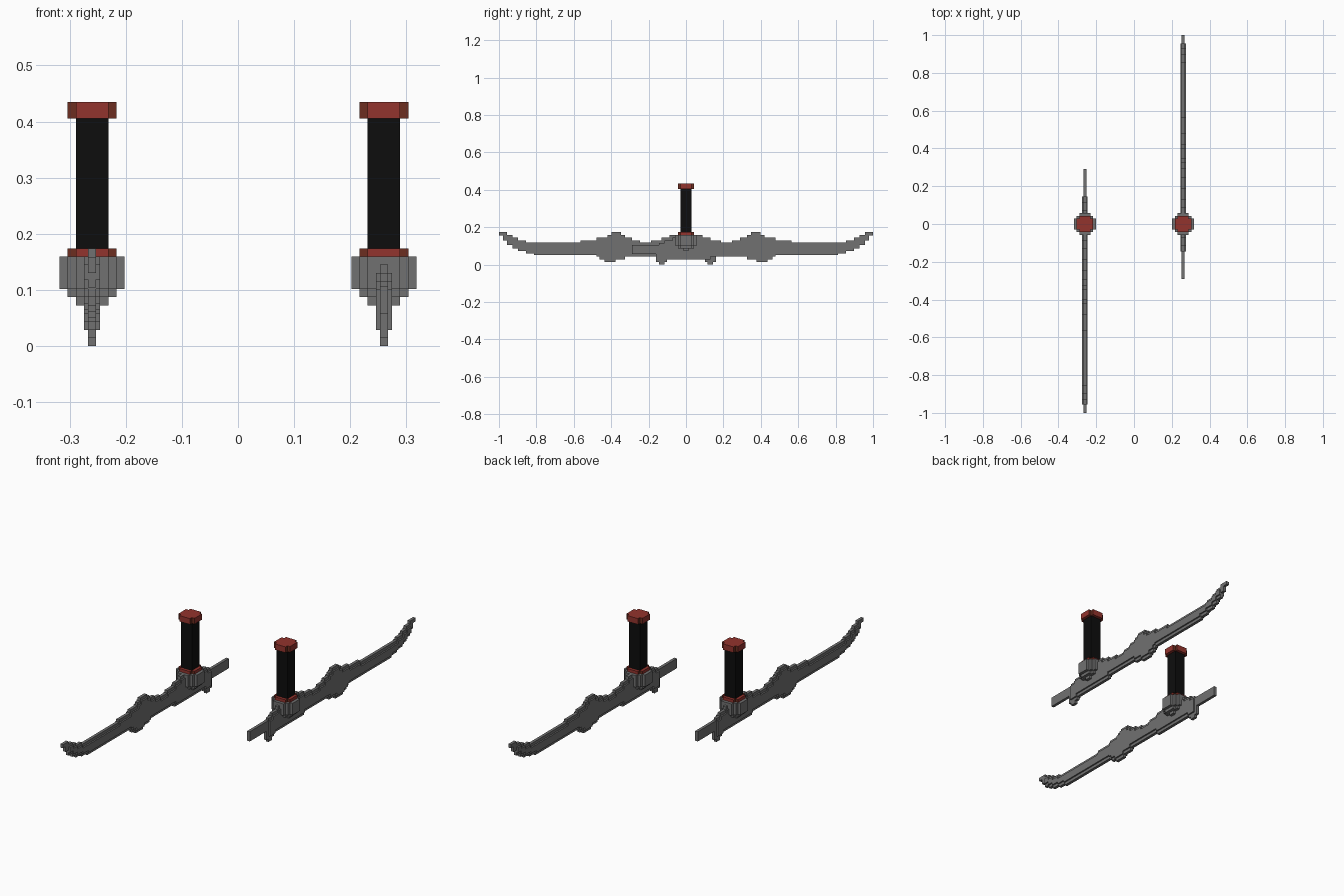
import bpy, bmesh, math

if "Cube" in bpy.data.objects:
    bpy.data.objects.remove(bpy.data.objects["Cube"])

V = 2 / 138          # size of one block
OFFSET = 0.26        # sideways distance of each weapon from the centre


def material(name, rgb):
    m = bpy.data.materials.new(name)
    m.diffuse_color = (*rgb, 1)
    m.use_nodes = True
    m.node_tree.nodes["Principled BSDF"].inputs["Base Color"].default_value = m.diffuse_color
    return m


STEEL = material("grey steel", (0.165, 0.165, 0.165))
BLACK = material("black grip", (0.004, 0.004, 0.004))
RED = material("red", (0.29, 0.033, 0.026))
RUST = material("dark rust", (0.15, 0.026, 0.014))


def extrude(name, points, direction, mats, rule=None):
    """Extrude a closed outline; place it on both weapons, the second turned half way."""
    bm = bmesh.new()
    face = bm.faces.new([bm.verts.new([c * V for c in p]) for p in points])
    res = bmesh.ops.extrude_face_region(bm, geom=[face], use_keep_orig=True)
    verts = [g for g in res["geom"] if isinstance(g, bmesh.types.BMVert)]
    bmesh.ops.translate(bm, verts=verts, vec=[c * V for c in direction])
    bmesh.ops.recalc_face_normals(bm, faces=bm.faces)
    if rule:
        for f in bm.faces:
            f.material_index = rule(f)
    mesh = bpy.data.meshes.new(name)
    bm.to_mesh(mesh)
    bm.free()
    for m in mats:
        mesh.materials.append(m)
    for side, sign in (("right", 1), ("left", -1)):
        ob = bpy.data.objects.new(f"{side}_{name}", mesh)
        ob.location.x = sign * OFFSET
        ob.rotation_euler.z = 0 if sign > 0 else math.pi
        bpy.context.collection.objects.link(ob)


def stepped_disc(name, quarter, z0, z1, mats, rule=None):
    """Blocky disc from the corner points of one quarter."""
    pts, q = [], quarter
    for _ in range(4):
        pts += [(x, y, z0) for x, y in q]
        q = [(-y, x) for x, y in q]
    extrude(name, pts, (0, 0, z1 - z0), mats, rule)


def plate(name, columns, end, thick):
    """Staircase silhouette from (start, bottom, top) columns along y."""
    ends = [c[0] for c in columns[1:]] + [end]
    top, bottom = [], []
    for (y, z0, z1), y2 in zip(columns, ends):
        for pts, z in ((bottom, z0), (top, z1)):
            if pts and pts[-1][1] == z:
                pts[-1] = (y2, z)
            else:
                pts += [(y, z), (y2, z)]
    outline = bottom + top[::-1]
    extrude(name, [(-thick / 2, y, z) for y, z in outline], (thick, 0, 0), [STEEL])


# blade silhouette: tail, hook, guard, bulge, long blade, upswept tip
columns = [(-20, 4, 7.3), (-11, 1, 7.3), (-10, 0, 8), (-8, 1, 9), (-7, 2, 9),
           (-5, 2, 10), (-4, 2, 11), (6, 2, 10), (9, 3, 9), (13, 3, 8.2),
           (17, 3, 9), (20, 3, 10), (22.5, 2, 11), (24, 2, 12), (26, 1, 12),
           (27.5, 1, 11), (29, 1, 10), (30, 2, 10), (32, 3, 10), (33, 3.5, 9),
           (39, 3.5, 8.2), (56, 4.2, 8.2), (59, 5, 9), (62, 6, 10),
           (64, 7.2, 11), (66, 9, 12), (67.5, 10.8, 12)]
plate("blade_edge", columns, 69, 1)

# thicker core, one block inside the edge
core = [(y, max(2, z0 + 1), z1 - 1) for y, z0, z1 in columns if -10 <= y < 66]
plate("blade_core", core, 66, 2)

# stepped steel bowl under the grip
stepped_disc("guard_bowl", [(4, 2), (3, 2), (3, 3), (2, 3), (2, 4)], 7, 11, [STEEL])
stepped_disc("guard_bowl_middle", [(3, 2), (2, 2), (2, 3)], 6, 7, [STEEL])
stepped_disc("guard_bowl_bottom", [(2, 1), (1, 1), (1, 2)], 5, 6, [STEEL])

# grip
stepped_disc("grip", [(2, 2)], 12, 28, [BLACK])


# red collar and pommel, with rust coloured notched corners
def notch(f):
    c = f.calc_center_median()
    return int(abs(f.normal.z) < 0.5 and max(abs(c.x), abs(c.y)) < 2.9 * V)


ring = [(3, 2), (2, 2), (2, 3)]
stepped_disc("collar", ring, 11, 12, [RED, RUST], notch)
stepped_disc("pommel", ring, 28, 30, [RED, RUST], notch)
